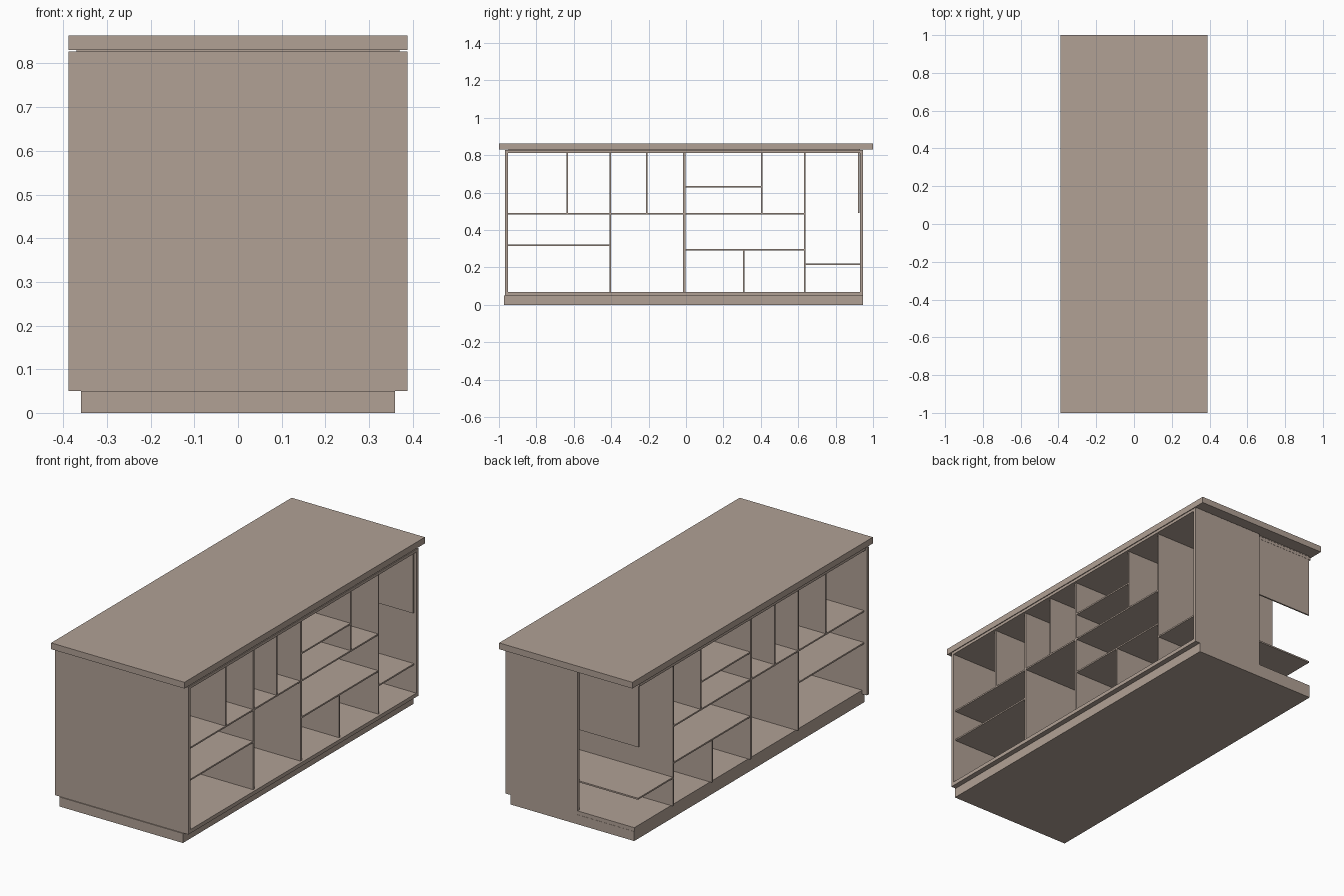
import bpy

old = bpy.data.objects.get("Cube")
if old:
    bpy.data.objects.remove(old, do_unlink=True)

taupe = bpy.data.materials.new("taupe")
taupe.use_nodes = True
colour = (0.44, 0.355, 0.30, 1)
taupe.diffuse_color = colour
taupe.node_tree.nodes["Principled BSDF"].inputs["Base Color"].default_value = colour


def board(name, x, y, z):
    """Box spanning the given (low, high) range on each axis."""
    bpy.ops.mesh.primitive_cube_add(size=1, location=[(a + b) / 2 for a, b in (x, y, z)])
    ob = bpy.context.object
    ob.name = name
    ob.scale = [b - a for a, b in (x, y, z)]
    bpy.ops.object.transform_apply(location=False, rotation=False, scale=True)
    ob.data.materials.append(taupe)
    return ob


SIDE = 0.388                  # half width of the carcass
FRONT, BACK = -0.967, 0.945   # outer faces of the end panels
WALL = 0.016
FLOOR, CEILING = 0.07, 0.812
INNER = (-0.372, 0.375)       # depth of the shelving
LOW, HIGH = FRONT + WALL, BACK - WALL

# Plinth, carcass and countertop
board("plinth", (-0.36, 0.36), (-0.972, BACK), (0, 0.05))
board("floor_board", (-0.36, SIDE), (LOW, BACK - 0.001), (0.05, FLOOR))
board("ceiling_board", (-0.38, SIDE), (LOW, HIGH), (CEILING, 0.827))
board("front_end_panel", (-SIDE, SIDE), (FRONT, LOW), (0.05, 0.827))
board("back_end_panel", (-0.03, SIDE), (HIGH, BACK), (0.05, 0.827))
board("shadow_gap_spacer", (-0.37, 0.37), (-0.95, 0.93), (0.827, 0.831))
board("countertop", (-SIDE, SIDE), (-1, 1), (0.831, 0.864))

# Short panel hanging inside the open corner
board("hanging_panel", INNER, (HIGH - 0.009, HIGH - 0.001), (0.49, CEILING))

# Upright dividers: y, bottom, top, thickness
MID = 0.488
dividers = [
    (-0.635, MID, CEILING, 0.008),
    (-0.405, FLOOR, CEILING, 0.010),
    (-0.21, MID, CEILING, 0.008),
    (-0.01, FLOOR, CEILING, 0.013),
    (0.31, FLOOR, 0.295, 0.008),
    (0.405, MID, CEILING, 0.008),
    (0.635, FLOOR, CEILING, 0.008),
]
for i, (y, bottom, top, thick) in enumerate(dividers):
    board(f"divider_{i + 1}", INNER, (y - thick / 2, y + thick / 2), (bottom, top))

# Shelves: y start, y end, height
shelves = [
    (LOW, 0.635, MID),
    (LOW, -0.405, 0.32),
    (-0.01, 0.405, 0.632),
    (-0.01, 0.635, 0.295),
    (0.635, HIGH, 0.218),
]
for i, (start, end, z) in enumerate(shelves):
    board(f"shelf_{i + 1}", (INNER[0] + 0.001, INNER[1] - 0.001), (start, end), (z - 0.004, z + 0.004))
